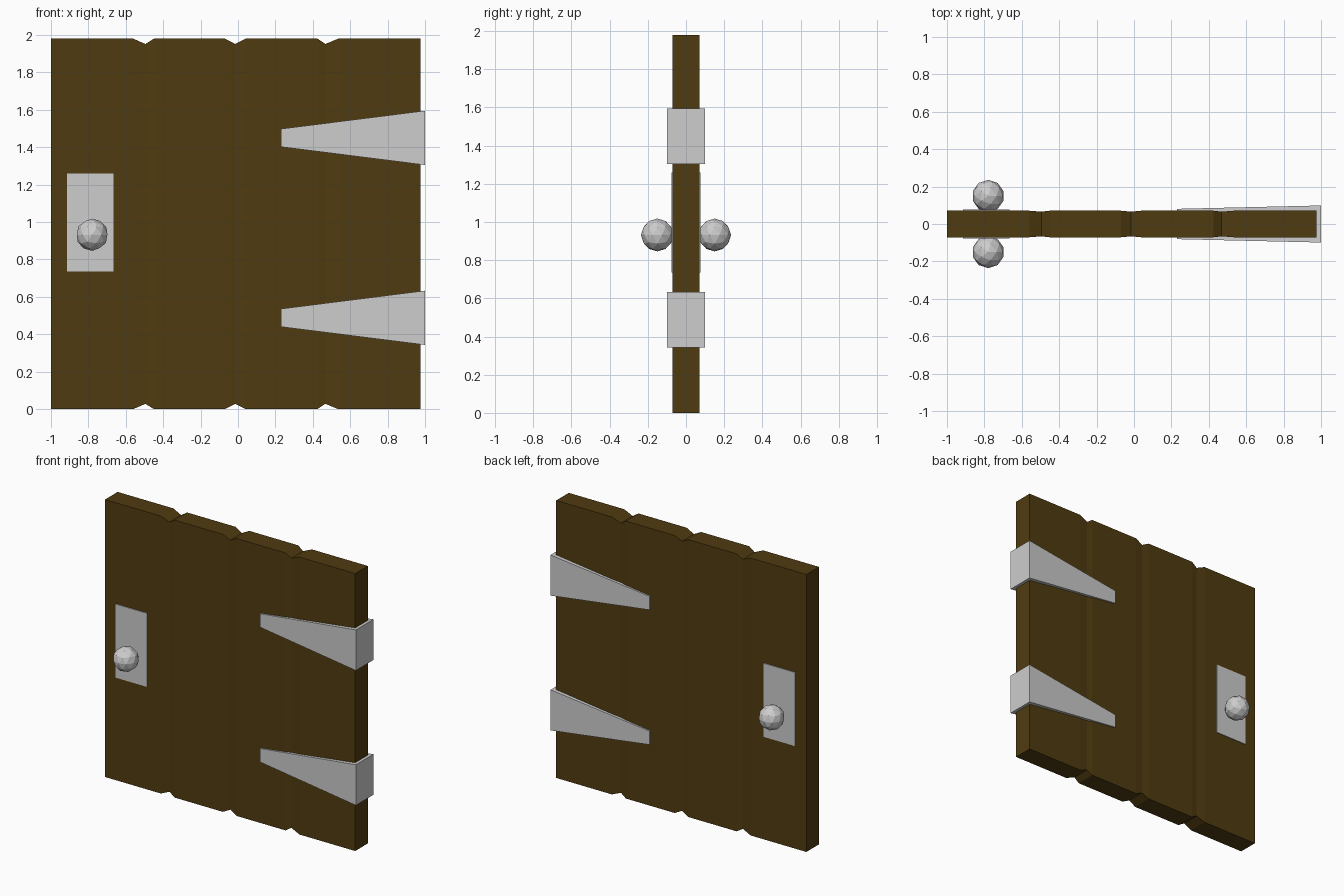
import bpy, bmesh
from mathutils import Matrix

cube = bpy.data.objects.get("Cube")
if cube:
    bpy.data.objects.remove(cube, do_unlink=True)


def make_material(name, rgb):
    mat = bpy.data.materials.new(name)
    mat.use_nodes = True
    mat.diffuse_color = (*rgb, 1)
    mat.node_tree.nodes["Principled BSDF"].inputs["Base Color"].default_value = (*rgb, 1)
    return mat


wood = make_material("dark_wood", (0.08, 0.044, 0.005))
metal = make_material("light_metal", (0.61, 0.61, 0.61))


def finish(name, bm, mat):
    bmesh.ops.recalc_face_normals(bm, faces=bm.faces)
    mesh = bpy.data.meshes.new(name)
    bm.to_mesh(mesh)
    bm.free()
    mesh.materials.append(mat)
    obj = bpy.data.objects.new(name, mesh)
    bpy.context.collection.objects.link(obj)
    return obj


def loft(name, sections, mat):
    """Bridge rectangular sections (x, half depth, bottom, top) along x."""
    bm = bmesh.new()
    rings = [[bm.verts.new(p) for p in
              ((x, -d, lo), (x, d, lo), (x, d, hi), (x, -d, hi))]
             for x, d, lo, hi in sections]
    for a, b in zip(rings, rings[1:]):
        for i in range(4):
            j = (i + 1) % 4
            bm.faces.new((a[i], a[j], b[j], b[i]))
    bm.faces.new(rings[0])
    bm.faces.new(rings[-1])
    return finish(name, bm, mat)


# Plank door with shallow V grooves and notched ends
HEIGHT, DEPTH, NOTCH = 1.98, 0.071, 0.028
sections = [(-1, DEPTH, 0, HEIGHT)]
for left, middle, right in ((-0.56, -0.495, -0.45), (-0.07, -0.015, 0.04), (0.425, 0.467, 0.535)):
    sections += [(left, DEPTH, 0, HEIGHT),
                 (middle, DEPTH - 0.005, NOTCH, HEIGHT - NOTCH),
                 (right, DEPTH, 0, HEIGHT)]
sections.append((0.975, DEPTH, 0, HEIGHT))
loft("door_planks", sections, wood)

# Tapered hinge straps wrapping the hinge edge
for name, z in (("lower_hinge", 0.488), ("upper_hinge", 1.45)):
    loft(name, [(0.23, 0.081, z - 0.048, z + 0.048),
                (1.0, 0.099, z - 0.145, z + 0.145)], metal)

# Lock plate and faceted knob on each side
for side, sign in (("front", -1), ("back", 1)):
    bm = bmesh.new()
    bmesh.ops.create_cube(bm, size=1, matrix=Matrix.Translation((-0.79, sign * 0.073, 0.997))
                          @ Matrix.Diagonal((0.25, 0.008, 0.525, 1)))
    finish(side + "_lock_plate", bm, metal)
    bm = bmesh.new()
    bmesh.ops.create_icosphere(bm, subdivisions=2, radius=0.086,
                               matrix=Matrix.Translation((-0.78, sign * 0.15, 0.932)))
    finish(side + "_knob", bm, metal)
